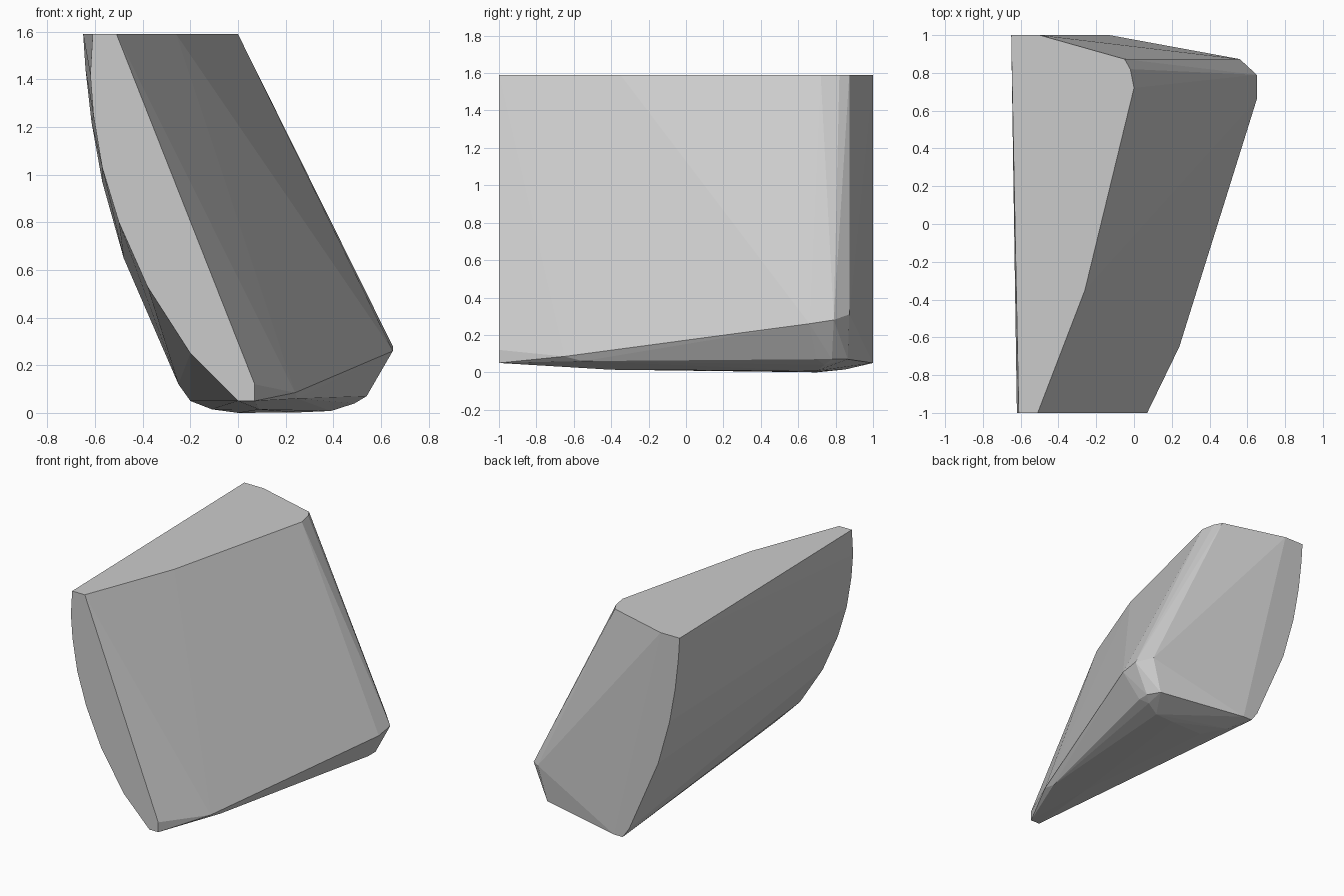
import bpy, bmesh, math

if "Cube" in bpy.data.objects:
    bpy.data.objects.remove(bpy.data.objects["Cube"])

# curved left profiles (x, z) of the front and back end faces
front_profile = [(-0.61, 1.59), (-0.62, 1.42), (-0.607, 1.25), (-0.57, 1.03), (-0.5, 0.8),
                 (-0.38, 0.53), (-0.2, 0.25), (0.0, 0.05), (0.07, 0.05), (0.07, 0.12),
                 (-0.51, 1.59)]
back_profile = [(-0.65, 1.59), (-0.64, 1.44), (-0.615, 1.22), (-0.57, 0.97), (-0.48, 0.65),
                (-0.25, 0.12), (-0.2, 0.05), (-0.13, 0.05), (-0.5, 1.59)]

# right edge of the flat top (x, y)
top_edge = [(-0.26, -0.35), (0.0, 0.72), (-0.02, 0.82), (-0.05, 0.873)]

# lower end of the slanted right side, with its rounded corner
side_foot = [(0.24, -0.65, 0.085), (0.65, 0.66, 0.26), (0.65, 0.79, 0.28), (0.56, 0.873, 0.31)]

# bevelled rim and shallow underside
rim = [(0.25, -0.55, 0.06), (0.54, 0.7, 0.07), (0.54, 0.78, 0.07), (0.49, 0.865, 0.07)]
underside = [(0.09, -0.4, 0.014), (0.0, 0.7, 0.0), (0.25, 0.7, 0.002), (0.39, 0.7, 0.008),
             (0.49, 0.74, 0.04), (-0.11, 0.85, 0.015)]

points = [(x, -1, z) for x, z in front_profile]
points += [(x, 1, z) for x, z in back_profile]
points += [(x, y, 1.59) for x, y in top_edge]
points += side_foot + rim + underside

# wrap the sections in one faceted solid
bm = bmesh.new()
for p in points:
    bm.verts.new(p)
hull = bmesh.ops.convex_hull(bm, input=bm.verts[:])
loose = [v for v in bm.verts if not v.link_faces]
bmesh.ops.delete(bm, geom=loose, context='VERTS')
bmesh.ops.dissolve_limit(bm, angle_limit=math.radians(0.5), verts=bm.verts[:], edges=bm.edges[:])
bmesh.ops.recalc_face_normals(bm, faces=bm.faces[:])

mesh = bpy.data.meshes.new("faceted_wedge")
bm.to_mesh(mesh)
bm.free()
bpy.context.collection.objects.link(bpy.data.objects.new("faceted_wedge", mesh))
